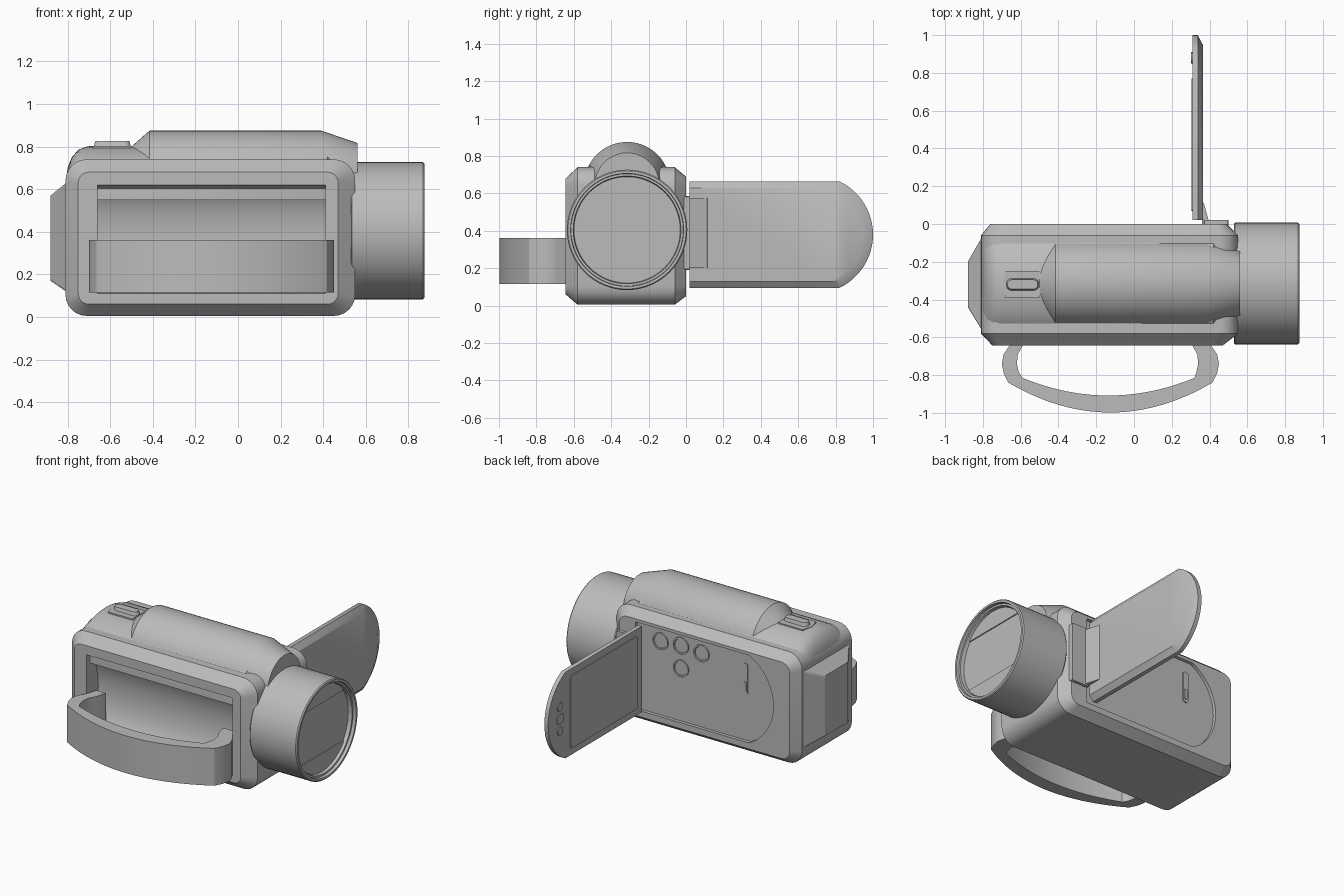
import bpy, bmesh
from math import sin, cos, pi, sqrt, asin
from mathutils import Vector

cube = bpy.data.objects.get("Cube")
if cube:
    bpy.data.objects.remove(cube)

grey = bpy.data.materials.new("neutral_grey")
grey.use_nodes = True
grey.diffuse_color = (0.5, 0.5, 0.5, 1)
grey.node_tree.nodes["Principled BSDF"].inputs["Base Color"].default_value = (0.5, 0.5, 0.5, 1)

CY = -0.315   # centre line of the lens and hump


def loft(name, sections):
    """Skin closed sections of equal length and cap both ends."""
    bm = bmesh.new()
    rings = [[bm.verts.new(p) for p in s] for s in sections]
    n = len(rings[0])
    for a, b in zip(rings, rings[1:]):
        for i in range(n):
            j = (i + 1) % n
            bm.faces.new((a[i], a[j], b[j], b[i]))
    bm.faces.new(rings[0])
    bm.faces.new(rings[-1])
    bmesh.ops.recalc_face_normals(bm, faces=bm.faces)
    mesh = bpy.data.meshes.new(name)
    bm.to_mesh(mesh)
    bm.free()
    mesh.materials.append(grey)
    ob = bpy.data.objects.new(name, mesh)
    bpy.context.collection.objects.link(ob)
    return ob


def select(ob):
    bpy.ops.object.select_all(action='DESELECT')
    ob.select_set(True)
    bpy.context.view_layer.objects.active = ob


def smooth(ob):
    select(ob)
    bpy.ops.object.shade_smooth_by_angle(angle=0.55)
    return ob


def cut(ob, cutter):
    m = ob.modifiers.new("cut", 'BOOLEAN')
    m.operation, m.solver, m.object = 'DIFFERENCE', 'EXACT', cutter
    select(ob)
    bpy.ops.object.modifier_apply(modifier=m.name)
    bpy.data.objects.remove(cutter)


def place(pts, axis, d):
    """Put a flat outline on the plane at distance d along an axis."""
    if axis == 'x':
        return [Vector((d, a, b)) for a, b in pts]
    if axis == 'y':
        return [Vector((a, d, b)) for a, b in pts]
    return [Vector((a, b, d)) for a, b in pts]


def prism(name, pts, axis, d0, d1):
    return loft(name, [place(pts, axis, d0), place(pts, axis, d1)])


def arc(a, b, r, t0, t1, n, rb=None):
    rb = r if rb is None else rb
    return [(a + r * cos(t0 + (t1 - t0) * i / n), b + rb * sin(t0 + (t1 - t0) * i / n))
            for i in range(n + 1)]


def rrect(a0, a1, b0, b1, r, n=6):
    out = []
    for k, (a, b) in enumerate([(a1 - r, b1 - r), (a0 + r, b1 - r), (a0 + r, b0 + r), (a1 - r, b0 + r)]):
        out += arc(a, b, r, k * pi / 2, (k + 1) * pi / 2, n)
    return out


def dshape(a0, a1, b0, b1, bulge):
    """Straight end at a0, bowed end at a1."""
    h, c = (b1 - b0) / 2, (b0 + b1) / 2
    r = (h * h + bulge * bulge) / (2 * bulge)
    s = 1 if a1 > a0 else -1
    t = asin(h / r)
    bow = [(a1 - s * r + s * x, z) for x, z in arc(0, c, r, -t, t, 24)]
    return [(a0, b0)] + bow + [(a0, b1)]


def circle(a, b, r, n=48):
    return arc(a, b, r, 0, 2 * pi, n)[:-1]


# main body: rounded box with sloped front and back borders
body = loft("body", [
    place(rrect(-0.75, 0.47, 0.06, 0.68, 0.05), 'y', -0.643),
    place(rrect(-0.81, 0.55, 0.005, 0.74, 0.10), 'y', -0.58),
    place(rrect(-0.81, 0.55, 0.005, 0.74, 0.10), 'y', -0.06),
    place(rrect(-0.76, 0.49, 0.05, 0.69, 0.06), 'y', 0.0)])
# hollow hand grip with a coved back wall
cut(body, prism("grip_cutter", arc(-0.65, 0.365, 0.13, -pi / 2, pi / 2, 24, 0.255)
                + [(-0.75, 0.62), (-0.75, 0.11)], 'x', -0.66, 0.41))
# shallow bay that the screen folds into
cut(body, prism("bay_cutter", dshape(0.37, -0.64, 0.09, 0.67, 0.18), 'y', -0.022, 0.05))
smooth(body)


def arch(x, half, top, base):
    """Half-ellipse section with straight skirts."""
    mid = base + 0.06
    return place([(CY + half, base)] + arc(CY, mid, half, 0, pi, 24, top - mid)
                 + [(CY - half, base)], 'x', x)


# arched top deck, rounded down at the rear
smooth(loft("top_deck", [arch(x, h, t, 0.55) for x, h, t in [
    (-0.808, 0.22, 0.64), (-0.80, 0.255, 0.70), (-0.78, 0.275, 0.75),
    (-0.75, 0.285, 0.785), (-0.71, 0.29, 0.80), (0.42, 0.29, 0.80), (0.53, 0.23, 0.70)]]))


def barrel(x, r):
    return place([(CY + r, 0.62)] + arc(CY, 0.645, r, 0, pi, 28) + [(CY - r, 0.62)], 'x', x)


# raised barrel along the top
smooth(loft("top_hump", [barrel(x, r) for x, r in [
    (-0.50, 0.155), (-0.415, 0.23), (0.39, 0.23), (0.56, 0.172)]]))

# tapered battery on the rear end
loft("battery", [
    place(rrect(-0.57, -0.06, 0.115, 0.635, 0.01, 2), 'x', -0.80),
    place(rrect(-0.44, -0.20, 0.17, 0.57, 0.01, 2), 'x', -0.88)])

# zoom rocker on the deck
prism("rocker_base", [(-0.70, -0.32), (-0.68, -0.25), (-0.50, -0.25), (-0.50, -0.39),
                      (-0.68, -0.39)], 'z', 0.76, 0.803)
loft("rocker", [place(rrect(-0.68, -0.50, -0.355, -0.285, 0.03), 'z', 0.79),
                place(rrect(-0.67, -0.51, -0.345, -0.295, 0.024), 'z', 0.825)])

# lens barrel with stepped inner rim and sunken glass
smooth(loft("lens_barrel", [place(circle(CY, 0.405, r, 64), 'x', x) for x, r in [
    (0.53, 0.318), (0.535, 0.322), (0.868, 0.322), (0.875, 0.316), (0.875, 0.302),
    (0.855, 0.300), (0.855, 0.288), (0.83, 0.284)]]))

# shutter plates above and below the glass
for name, sign, edge in (("upper_shutter", 1, 0.17), ("lower_shutter", -1, 0.165)):
    t = asin(edge / 0.283)
    seg = arc(CY, 0.405, 0.283, sign * t, sign * (pi - t), 24)
    prism(name, seg, 'x', 0.829, 0.837)

# open screen panel with chamfered outer edge
smooth(loft("screen_panel", [
    place(dshape(0.02, 1.0, 0.095, 0.665, 0.18), 'x', 0.31),
    place(dshape(0.02, 1.0, 0.095, 0.665, 0.18), 'x', 0.338),
    place(dshape(0.02, 0.945, 0.13, 0.628, 0.155), 'x', 0.366)]))
prism("screen", rrect(0.07, 0.77, 0.14, 0.62, 0.01, 2), 'x', 0.305, 0.312)
for i, z in enumerate((0.46, 0.30)):
    prism(f"screen_button_{i + 1}", circle(0.88, z, 0.028, 24), 'x', 0.303, 0.312)
prism("screen_button_middle", rrect(0.85, 0.91, 0.35, 0.41, 0.01, 2), 'x', 0.303, 0.312)

# hinge between panel and body
prism("hinge_wedge", [(0.36, -0.01), (0.36, 0.12), (0.37, 0.11), (0.395, 0.02), (0.395, -0.01)],
      'z', 0.20, 0.575)
prism("hinge_plate", rrect(0.37, 0.50, 0.19, 0.585, 0.01, 2), 'y', -0.03, 0.02)

# round buttons and slider inside the bay
for i, (x, z) in enumerate([(0.20, 0.58), (0.05, 0.59), (-0.10, 0.58), (0.05, 0.44)]):
    loft(f"bay_button_{i + 1}", [place(circle(x, z, r, 32), 'y', y) for r, y in [
        (0.056, -0.03), (0.056, -0.013), (0.046, -0.013), (0.044, -0.018)]])
prism("bay_slider", rrect(-0.44, -0.40, 0.39, 0.60, 0.018), 'y', -0.03, -0.016)
prism("bay_slider_knob", rrect(-0.433, -0.407, 0.41, 0.48, 0.012), 'y', -0.02, -0.010)


def bow(end, y_end, y_mid, n=20):
    """Shallow curve across the front of the strap."""
    x0, x1 = end
    return [(x0 + (x1 - x0) * i / n, y_mid + (y_end - y_mid) * (2 * i / n - 1) ** 2)
            for i in range(n + 1)]


# hand strap: bowed loop with rounded ends
outer = ([(-0.64, -0.57), (-0.66, -0.645), (-0.69, -0.69), (-0.70, -0.74), (-0.69, -0.79)]
         + bow((-0.665, 0.415), -0.84, -0.998)
         + [(0.44, -0.79), (0.45, -0.74), (0.44, -0.69), (0.41, -0.645), (0.39, -0.57)])
inner = ([(-0.57, -0.57), (-0.59, -0.645), (-0.615, -0.69), (-0.62, -0.74), (-0.61, -0.785)]
         + bow((-0.59, 0.32), -0.815, -0.908)
         + [(0.33, -0.785), (0.34, -0.74), (0.335, -0.69), (0.31, -0.645), (0.29, -0.57)])
lo, hi = 0.115, 0.362
smooth(loft("hand_strap", [[Vector((*o, lo)), Vector((*o, hi)), Vector((*i, hi)), Vector((*i, lo))]
                           for o, i in zip(outer, inner)]))
